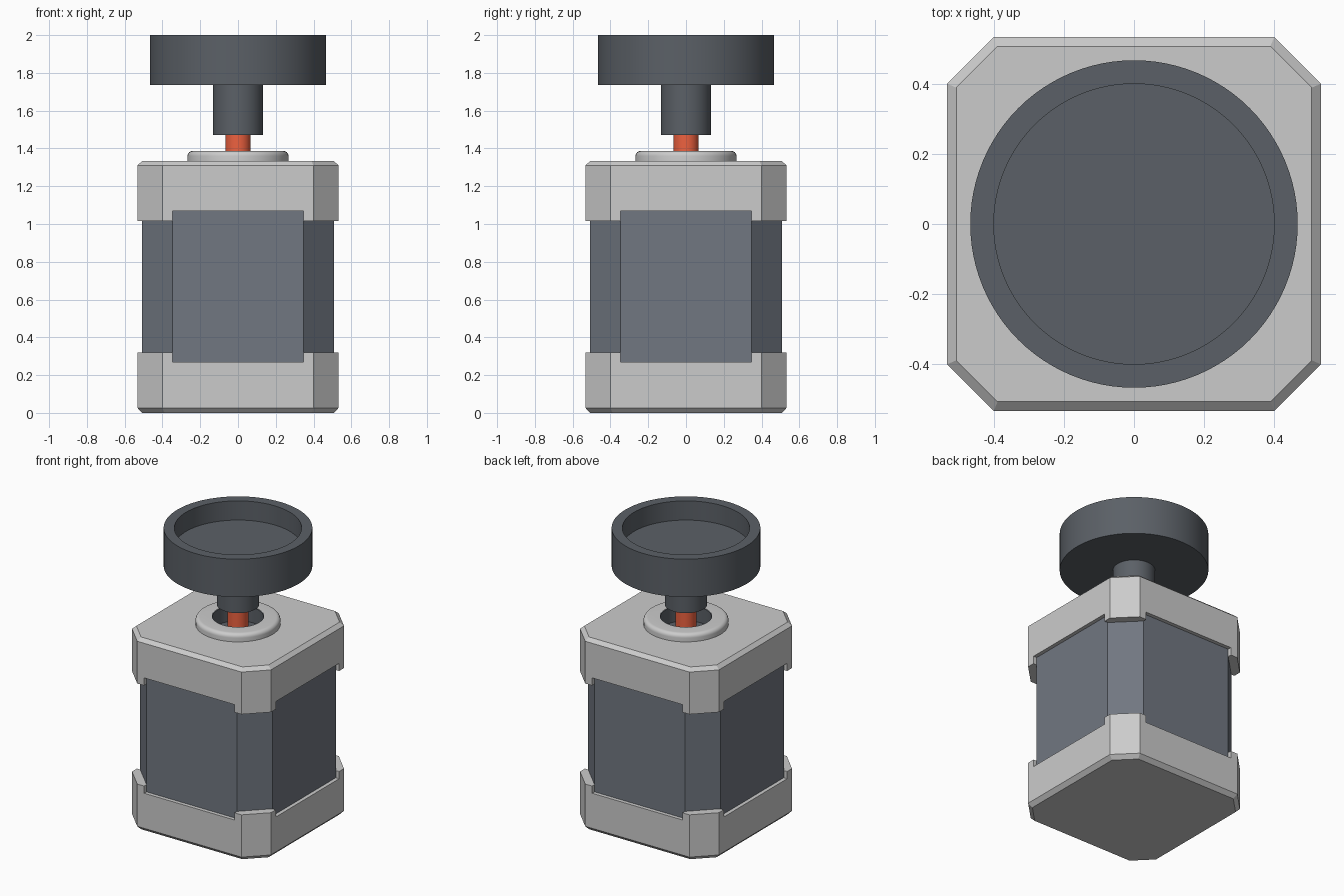
import bpy, bmesh
from math import cos, sin, pi, radians, sqrt
from mathutils import Matrix

if "Cube" in bpy.data.objects:
    bpy.data.objects.remove(bpy.data.objects["Cube"])


def material(name, rgb):
    m = bpy.data.materials.new(name)
    m.diffuse_color = (*rgb, 1)
    m.use_nodes = True
    m.node_tree.nodes["Principled BSDF"].inputs["Base Color"].default_value = m.diffuse_color
    return m


SLATE = material("slate", (0.165, 0.185, 0.22))
CHARCOAL = material("charcoal", (0.105, 0.118, 0.135))
RED = material("red", (0.85, 0.12, 0.05))


def finish(name, bm, mat=None):
    bmesh.ops.recalc_face_normals(bm, faces=bm.faces)
    mesh = bpy.data.meshes.new(name)
    bm.to_mesh(mesh)
    bm.free()
    ob = bpy.data.objects.new(name, mesh)
    bpy.context.collection.objects.link(ob)
    if mat:
        mesh.materials.append(mat)
    return ob


def activate(ob):
    bpy.ops.object.select_all(action='DESELECT')
    ob.select_set(True)
    bpy.context.view_layer.objects.active = ob


def octagon(h, c):
    return [(h, -c), (h, c), (c, h), (-c, h), (-h, c), (-h, -c), (-c, -h), (c, -h)]


def prism(name, levels, mat=None):
    """Stacked octagons, each level = (half width, corner, z)."""
    bm = bmesh.new()
    rings = [[bm.verts.new((x, y, z)) for x, y in octagon(h, c)] for h, c, z in levels]
    for a, b in zip(rings, rings[1:]):
        for i in range(8):
            j = (i + 1) % 8
            bm.faces.new((a[i], a[j], b[j], b[i]))
    bm.faces.new(rings[0][::-1])
    bm.faces.new(rings[-1])
    return finish(name, bm, mat)


def lathe(name, profile, mat=None, seg=64):
    """Revolve an (r, z) profile about z."""
    bm = bmesh.new()
    vs = [bm.verts.new((r, 0, z)) for r, z in profile]
    es = [bm.edges.new(p) for p in zip(vs, vs[1:])]
    bmesh.ops.spin(bm, geom=vs + es, cent=(0, 0, 0), axis=(0, 0, 1),
                   angle=2 * pi, steps=seg, use_duplicate=False)
    bmesh.ops.remove_doubles(bm, verts=bm.verts, dist=1e-5)
    ob = finish(name, bm, mat)
    activate(ob)
    bpy.ops.object.shade_smooth_by_angle(angle=radians(35))
    return ob


def cut(ob, cutter):
    mod = ob.modifiers.new("cut", 'BOOLEAN')
    mod.object = cutter
    mod.solver = 'EXACT'
    activate(ob)
    bpy.ops.object.modifier_apply(modifier=mod.name)
    bpy.data.objects.remove(cutter)


def notch_cutter(z0, z1):
    """One box per side, clearing the cap edge in front of the flat body faces."""
    bm = bmesh.new()
    for k in range(4):
        bmesh.ops.create_cube(bm, size=1, matrix=Matrix.Rotation(k * pi / 2, 4, 'Z')
                              @ Matrix.Translation((0, -0.55, (z0 + z1) / 2))
                              @ Matrix.Diagonal((0.694, 0.1, z1 - z0, 1)))
    ob = finish("notch_cutter", bm)
    ob.hide_render = True
    return ob


# Motor body with wide corner chamfers
prism("motor_body", [(0.507, 0.347, 0.265), (0.507, 0.347, 1.075)], SLATE)

# End caps with bevelled outer edge and a notch on each side
WIDE, NARROW = (0.533, 0.4), (0.507, 0.389)
bottom = prism("bottom_cap", [(*NARROW, 0), (*WIDE, 0.027), (*WIDE, 0.32)])
cut(bottom, notch_cutter(0.27, 0.4))
top = prism("top_cap", [(*WIDE, 1.017), (*WIDE, 1.31), (*NARROW, 1.333)])
cut(top, notch_cutter(0.94, 1.07))
bore = lathe("bore_cutter", [(0, 1.26), (0.165, 1.26), (0.165, 1.5), (0, 1.5)])
bore.hide_render = True
cut(top, bore)

# Raised collar with rounded rim, and the dark bearing seat inside it
rim = [(0.24 + 0.027 * cos(a * pi / 12), 1.36 + 0.027 * sin(a * pi / 12)) for a in range(7)]
lathe("shaft_collar", [(0.165, 1.32), (0.267, 1.32)] + rim + [(0.165, 1.387), (0.165, 1.32)])
lathe("bearing_seat", [(0, 1.26), (0.165, 1.26), (0.165, 1.386), (0.16, 1.386),
                       (0.16, 1.28), (0, 1.28)], CHARCOAL)

# Drive shaft
lathe("drive_shaft", [(0, 1.27), (0.067, 1.27), (0.067, 1.5), (0, 1.5)], RED, 32)

# Wheel with hub and recessed top
lathe("wheel", [(0, 1.47), (0.133, 1.47), (0.133, 1.737), (0.467, 1.737), (0.467, 2),
                (0.4, 2), (0.4, 1.867), (0, 1.867)], CHARCOAL, 96)
